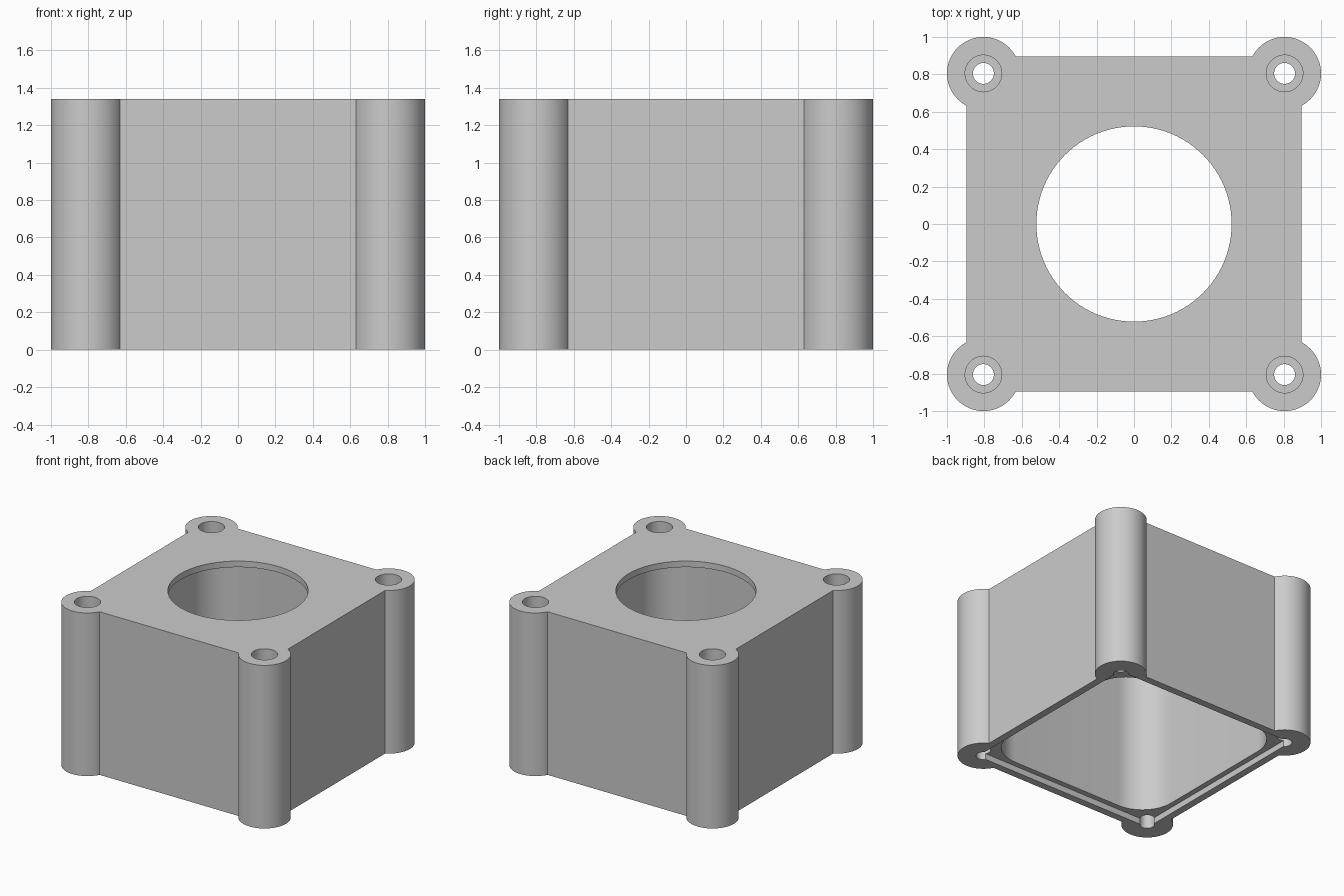
import bpy, bmesh, math

if "Cube" in bpy.data.objects:
    bpy.data.objects.remove(bpy.data.objects["Cube"])

H = 1.34          # overall height
POST = 0.805      # screw post centre offset

grey = bpy.data.materials.new("plain grey")
grey.diffuse_color = (0.6, 0.6, 0.6, 1)
grey.use_nodes = True
grey.node_tree.nodes["Principled BSDF"].inputs["Base Color"].default_value = grey.diffuse_color


def prism(name, outline, z0, z1):
    """Vertical prism from a 2D outline."""
    bm = bmesh.new()
    base = bm.faces.new([bm.verts.new((x, y, z0)) for x, y in outline])
    top = bmesh.ops.extrude_face_region(bm, geom=[base])["geom"]
    for v in top:
        if isinstance(v, bmesh.types.BMVert):
            v.co.z = z1
    bmesh.ops.recalc_face_normals(bm, faces=bm.faces)
    me = bpy.data.meshes.new(name)
    bm.to_mesh(me)
    bm.free()
    ob = bpy.data.objects.new(name, me)
    bpy.context.collection.objects.link(ob)
    return ob


def circle(r, n=64, cx=0, cy=0):
    return [(cx + r * math.cos(2 * math.pi * i / n),
             cy + r * math.sin(2 * math.pi * i / n)) for i in range(n)]


def rounded_square(h, r, n=16):
    pts = []
    for k, (sx, sy) in enumerate([(1, 1), (-1, 1), (-1, -1), (1, -1)]):
        for i in range(n + 1):
            a = math.pi / 2 * (k + i / n)
            pts.append((sx * (h - r) + r * math.cos(a), sy * (h - r) + r * math.sin(a)))
    return pts


def square(h):
    return [(h, h), (-h, h), (-h, -h), (h, -h)]


def combine(target, tool, op):
    """Boolean the tool into the target, then discard the tool."""
    mod = target.modifiers.new("combine", 'BOOLEAN')
    mod.operation, mod.object, mod.solver = op, tool, 'EXACT'
    bpy.context.view_layer.objects.active = target
    bpy.ops.object.modifier_apply(modifier=mod.name)
    bpy.data.objects.remove(tool)


corners = [(x, y) for x in (-POST, POST) for y in (-POST, POST)]

# Square body with round corner posts
housing = prism("housing", square(0.895), 0, H)
for x, y in corners:
    combine(housing, prism("post", circle(0.195, 64, x, y), 0, H), 'UNION')

# Cavity, open at the bottom, with a shallow lid recess and a round top opening
combine(housing, prism("cavity", rounded_square(0.79, 0.28), -0.1, H - 0.05), 'DIFFERENCE')
combine(housing, prism("lid_recess", square(0.835), -0.1, 0.05), 'DIFFERENCE')
combine(housing, prism("top_opening", circle(0.522, 96), H - 0.2, H + 0.1), 'DIFFERENCE')

# Screw holes with wide counterbores from above
for x, y in corners:
    combine(housing, prism("screw_hole", circle(0.056, 32, x, y), -0.1, H + 0.1), 'DIFFERENCE')
    combine(housing, prism("counterbore", circle(0.098, 48, x, y), 0.3, H + 0.1), 'DIFFERENCE')

housing.data.materials.clear()
housing.data.materials.append(grey)
bpy.ops.object.select_all(action='DESELECT')
housing.select_set(True)
bpy.context.view_layer.objects.active = housing
bpy.ops.object.shade_smooth_by_angle(angle=math.radians(30))
